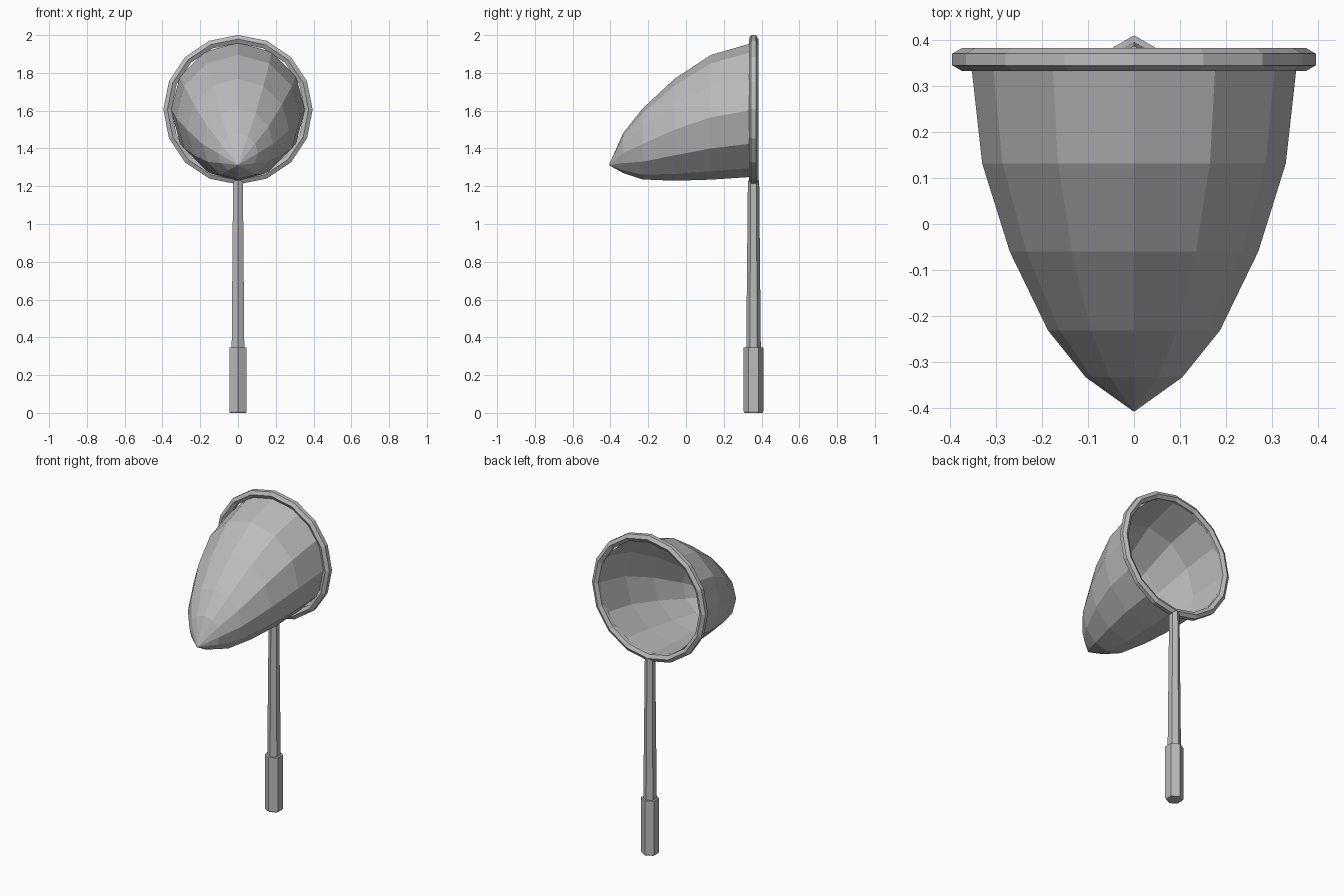
import bpy, bmesh, math
from mathutils import Vector

if "Cube" in bpy.data.objects:
    bpy.data.objects.remove(bpy.data.objects["Cube"])

grey = bpy.data.materials.new("plain grey")
grey.diffuse_color = (0.5, 0.5, 0.5, 1)
grey.use_nodes = True
grey.node_tree.nodes["Principled BSDF"].inputs["Base Color"].default_value = grey.diffuse_color

RIM_Y, RIM_Z = 0.3575, 1.605


def finish(name, bm):
    bmesh.ops.recalc_face_normals(bm, faces=bm.faces)
    mesh = bpy.data.meshes.new(name)
    bm.to_mesh(mesh)
    bm.free()
    mesh.materials.append(grey)
    ob = bpy.data.objects.new(name, mesh)
    bpy.context.collection.objects.link(ob)
    return ob


def bridge(bm, rings, wrap=False):
    """Skin a series of equal-length vertex rings with quads."""
    n, m = len(rings[0]), len(rings)
    for i in range(m if wrap else m - 1):
        a, b = rings[i], rings[(i + 1) % m]
        for j in range(n):
            k = (j + 1) % n
            bm.faces.new((a[j], a[k], b[k], b[j]))


def post(name, sections, sides=6):
    """Capped vertical prism through (z, radius) sections, corner towards y."""
    bm = bmesh.new()
    rings = []
    for z, r in sections:
        rings.append([bm.verts.new((r * math.sin(t), RIM_Y + r * math.cos(t), z))
                      for t in (math.tau * j / sides for j in range(sides))])
    bridge(bm, rings)
    bm.faces.new(rings[0])
    bm.faces.new(rings[-1])
    return finish(name, bm)


# Handle: tapered shaft and thicker grip with a small bottom chamfer
post("shaft", [(0.30, 0.039), (1.23, 0.030)])
post("grip", [(0.0, 0.047), (0.008, 0.0525), (0.345, 0.0525)])

# Hoop: 16-sided ring with a hexagonal section
bm = bmesh.new()
rings = []
for i in range(16):
    a = math.tau * i / 16
    ring = []
    for j in range(6):
        t = math.tau * (j + 0.5) / 6
        r = 0.3735 + 0.025 * math.cos(t)
        ring.append(bm.verts.new((r * math.sin(a), RIM_Y + 0.025 * math.sin(t),
                                  RIM_Z + r * math.cos(a))))
    rings.append(ring)
bridge(bm, rings, wrap=True)
finish("hoop", bm)

# Net bag: 12-sided open sheet drooping to a point; (y, centre z, radius)
bm = bmesh.new()
rings = []
for y, z, r in [(0.3575, 1.605, 0.355), (0.132, 1.565, 0.33), (-0.06, 1.499, 0.27),
                (-0.231, 1.423, 0.187), (-0.333, 1.375, 0.105)]:
    rings.append([bm.verts.new((r * math.sin(t), y, z + r * math.cos(t)))
                  for t in (math.tau * j / 12 for j in range(12))])
bridge(bm, rings)
tip = bm.verts.new((0, -0.408, 1.312))
for j in range(12):
    bm.faces.new((rings[-1][j], rings[-1][(j + 1) % 12], tip))
finish("net_bag", bm)
